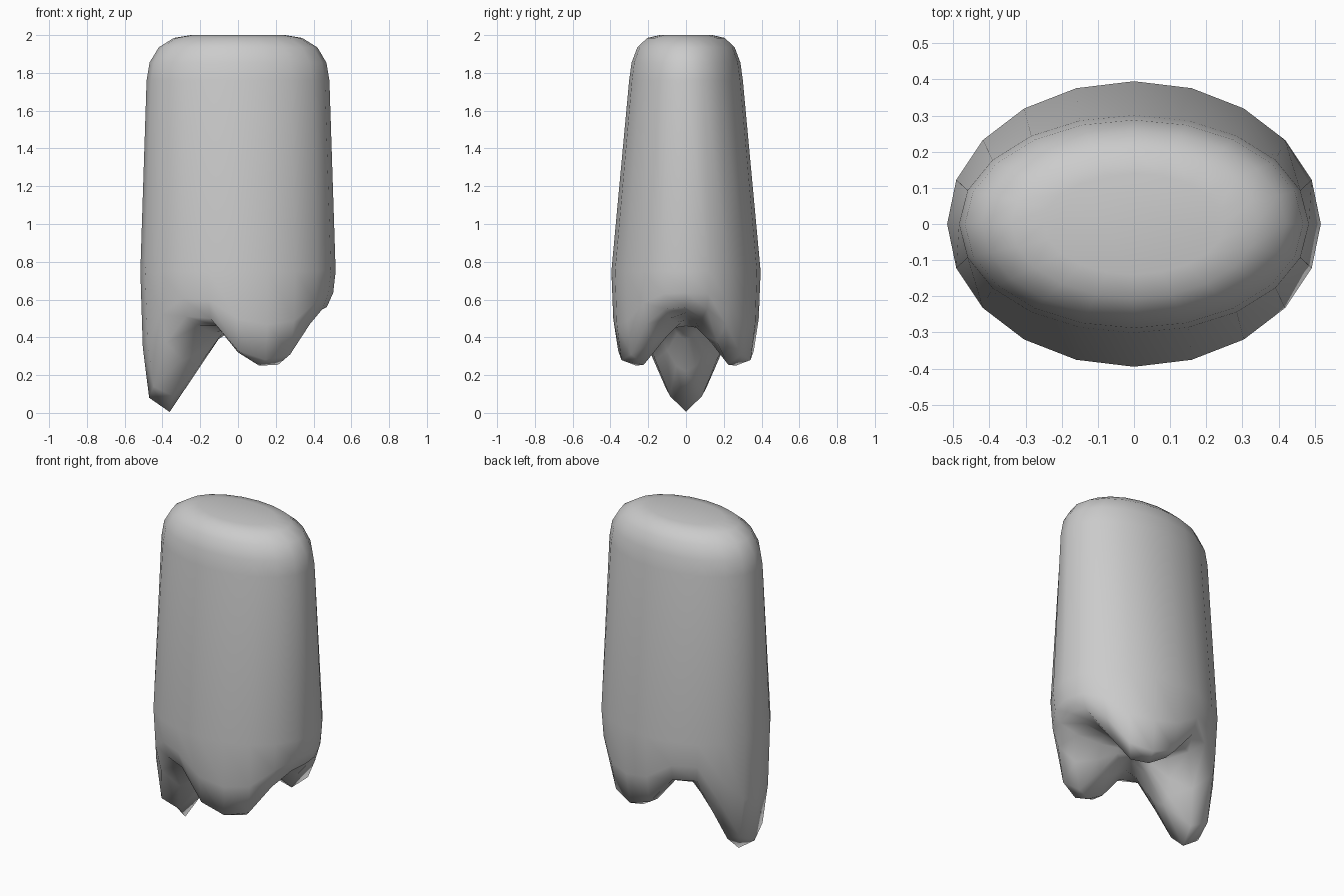
import bpy, bmesh
from math import cos, sin, pi

if "Cube" in bpy.data.objects:
    bpy.data.objects.remove(bpy.data.objects["Cube"])

N = 20
RX, RY = 0.517, 0.395

# Body rings from the top down: x radius, y radius, z
BODY = [(0.25, 0.14, 2.0), (0.34, 0.205, 1.985), (0.42, 0.258, 1.935),
        (0.468, 0.288, 1.855), (0.484, 0.301, 1.76), (RX, RY, 0.75)]

# Scalloped underside: ring scale, heights every 18 degrees from +x to -x (mirrored in y)
RIM = [.56, .55, .47, .31, .28, .33, .50, .51, .37, .14, .08]
UNDER = [
    (0.975, [0.4 * 0.75 + 0.6 * z for z in RIM]),
    (0.91, RIM),
    (0.70, [.53, .50, .38, .255, .25, .32, .46, .46, .28, .09, .005]),
    (0.42, [.51, .48, .41, .37, .37, .41, .46, .42, .33, .25, .22]),
    (0.20, [.49, .48, .46, .45, .45, .46, .46, .45, .42, .40, .39]),
]

bm = bmesh.new()


def ring(rx, ry, height):
    return [bm.verts.new((rx * cos(2 * pi * k / N), ry * sin(2 * pi * k / N),
                          height(min(k, N - k)))) for k in range(N)]


rings = [ring(rx, ry, lambda k, z=z: z) for rx, ry, z in BODY]
rings += [ring(RX * s, RY * s, lambda k, zs=zs: zs[k]) for s, zs in UNDER]

# Skin between rings
for a, b in zip(rings, rings[1:]):
    for k in range(N):
        j = (k + 1) % N
        bm.faces.new((a[k], b[k], b[j], a[j]))

# Flat crown and closed crotch between the roots
bm.faces.new(rings[0])
centre = bm.verts.new((0, 0, 0.46))
for k in range(N):
    bm.faces.new((rings[-1][k], centre, rings[-1][(k + 1) % N]))

bmesh.ops.recalc_face_normals(bm, faces=bm.faces)
for f in bm.faces:
    f.smooth = True
mesh = bpy.data.meshes.new("rooted_body")
bm.to_mesh(mesh)
bm.free()
body = bpy.data.objects.new("rooted_body", mesh)
bpy.context.collection.objects.link(body)
